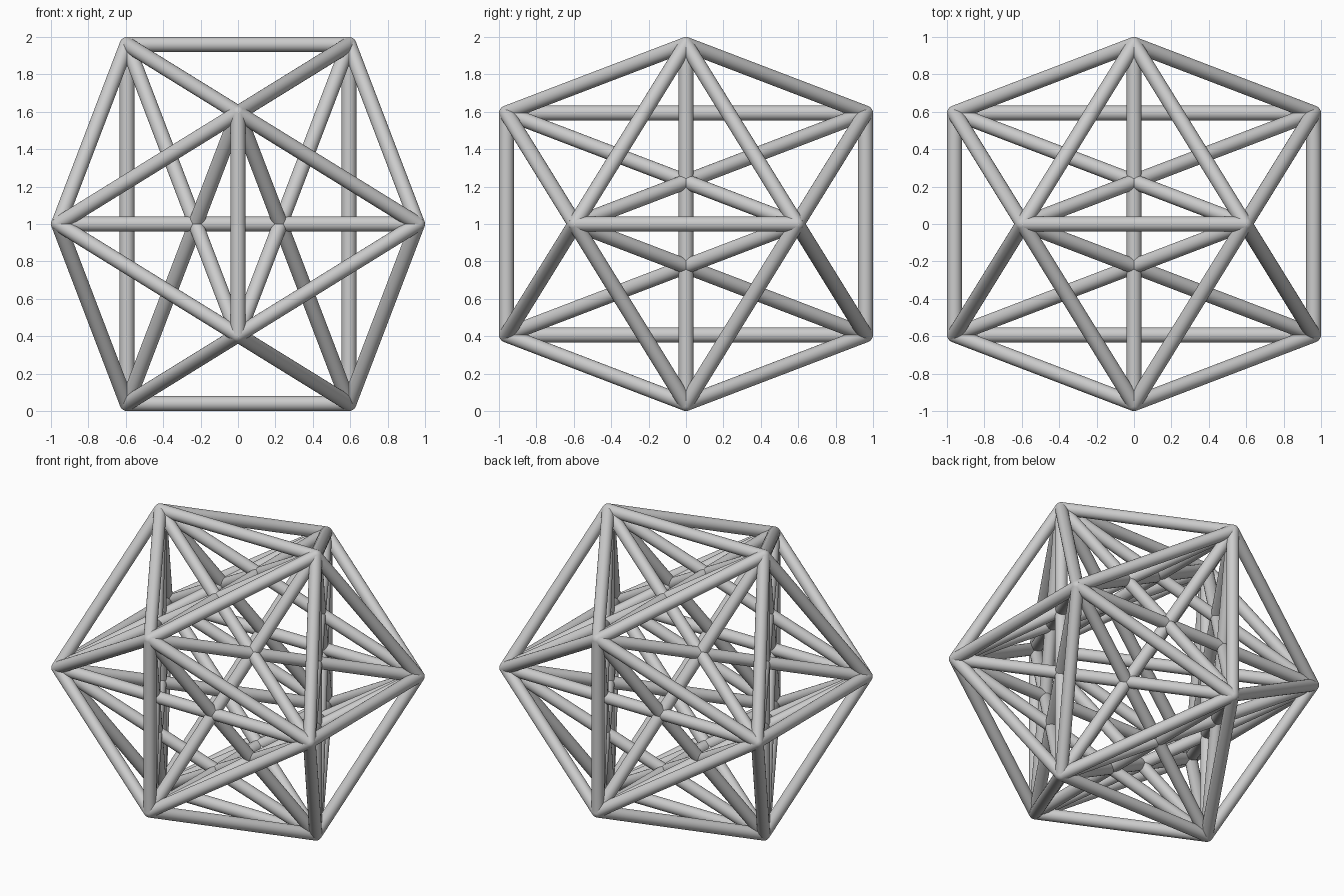
import bpy, math
from itertools import combinations
from mathutils import Vector

if "Cube" in bpy.data.objects:
    bpy.data.objects.remove(bpy.data.objects["Cube"])

R = 0.04                      # strut radius
B = 1.0 - R                   # long vertex coordinate
A = B / ((1 + 5 ** 0.5) / 2)  # short vertex coordinate (golden ratio)
CENTRE = Vector((0, 0, 1))

# Twelve icosahedron corners
corners = []
for s in (-1, 1):
    for t in (-1, 1):
        corners += [Vector((s * A, 0, t * B)),
                    Vector((s * B, t * A, 0)),
                    Vector((0, s * B, t * A))]


def smooth(obj):
    bpy.ops.object.shade_smooth_by_angle(angle=math.radians(40))
    return obj


def strut(name, p, q):
    d = q - p
    bpy.ops.mesh.primitive_cylinder_add(vertices=24, radius=R, depth=d.length,
                                        location=(p + q) / 2 + CENTRE)
    obj = bpy.context.object
    obj.name = name
    obj.rotation_euler = d.to_track_quat('Z', 'Y').to_euler()
    smooth(obj)


# Outer edges and inner pentagram diagonals (everything but opposite corners)
for p, q in combinations(corners, 2):
    length = (p - q).length
    if length < 2 * A + 0.01:
        strut("outer_edge", p, q)
    elif length < 2 * B + 0.01:
        strut("inner_diagonal", p, q)

# Rounded corner joints
for p in corners:
    bpy.ops.mesh.primitive_uv_sphere_add(segments=24, ring_count=12, radius=R,
                                         location=p + CENTRE)
    bpy.context.object.name = "corner_joint"
    smooth(bpy.context.object)
